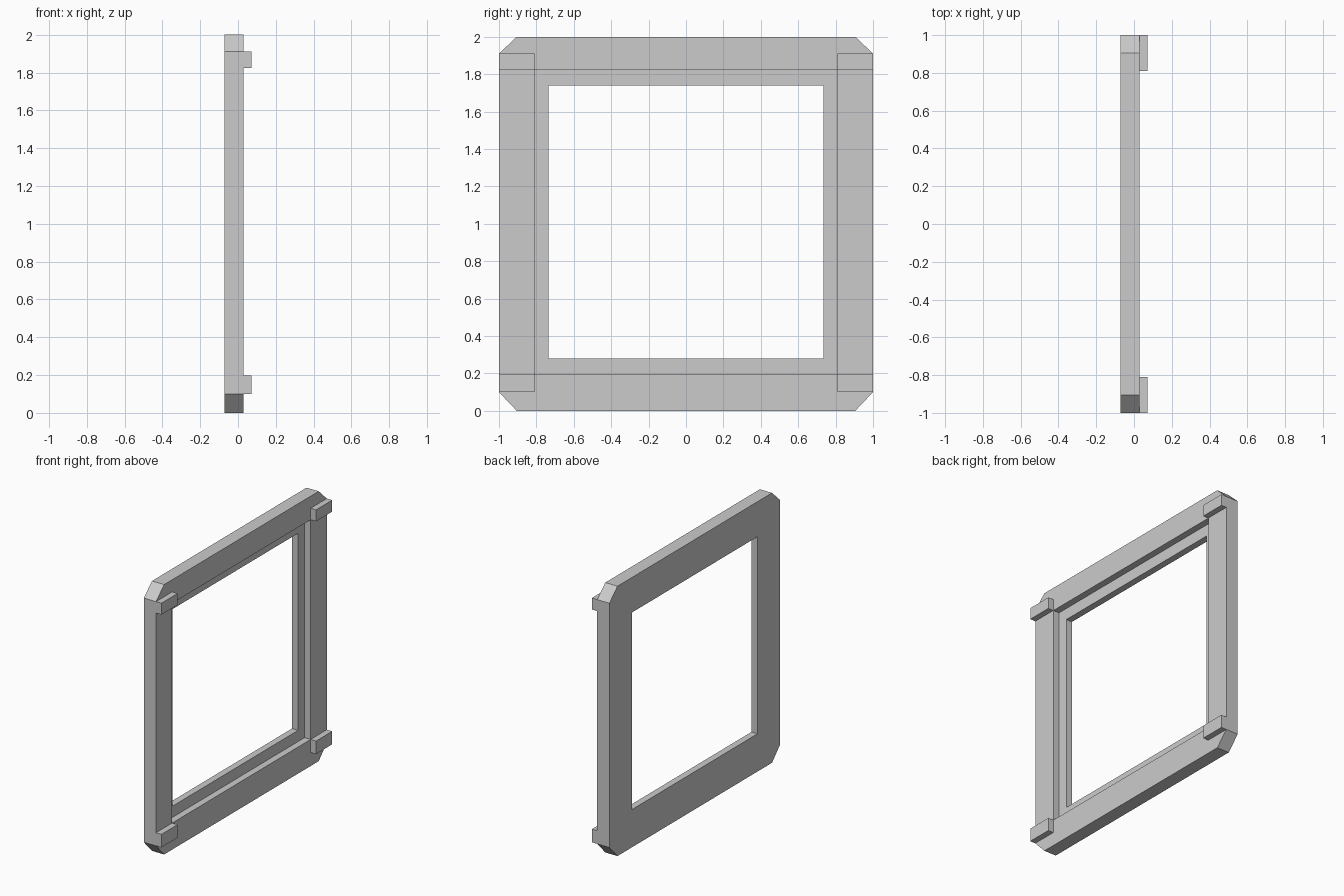
import bpy, bmesh

if "Cube" in bpy.data.objects:
    bpy.data.objects.remove(bpy.data.objects["Cube"])

BACK, LEDGE, FRONT, CLIP = -0.072, -0.022, 0.028, 0.072


def finish(name, bm):
    bmesh.ops.recalc_face_normals(bm, faces=bm.faces)
    mesh = bpy.data.meshes.new(name)
    bm.to_mesh(mesh)
    bm.free()
    obj = bpy.data.objects.new(name, mesh)
    bpy.context.collection.objects.link(obj)
    return obj


def rect(y, z0, z1):
    return [(-y, z0), (y, z0), (y, z1), (-y, z1)]


# Outlines in the y-z plane, counter-clockwise from the lower left corner
outer = [(-1, 0.1), (-0.905, 0), (0.905, 0), (1, 0.1),
         (1, 1.91), (0.905, 2), (-0.905, 2), (-1, 1.91)]
opening = rect(0.735, 0.28, 1.74)
rebate = rect(0.811, 0.197, 1.825)

# Frame with chamfered corners and a stepped inner rebate
bm = bmesh.new()


def ring(points, x):
    return [bm.verts.new((x, y, z)) for y, z in points]


def bridge(a, b):
    n = len(a)
    for i in range(n):
        j = (i + 1) % n
        bm.faces.new((a[i], a[j], b[j], b[i]))


def flat_face(oct_ring, hole):
    for i in range(4):
        j = (i + 1) % 4
        bm.faces.new((oct_ring[2 * i], oct_ring[2 * i + 1], hole[i]))
        bm.faces.new((oct_ring[2 * i + 1], oct_ring[2 * j], hole[j], hole[i]))


outer_back, outer_front = ring(outer, BACK), ring(outer, FRONT)
open_back, open_ledge = ring(opening, BACK), ring(opening, LEDGE)
reb_ledge, reb_front = ring(rebate, LEDGE), ring(rebate, FRONT)
bridge(outer_back, outer_front)
bridge(open_back, open_ledge)
bridge(open_ledge, reb_ledge)
bridge(reb_ledge, reb_front)
flat_face(outer_back, open_back)
flat_face(outer_front, reb_front)
finish("frame", bm)

# Four corner clips standing proud of the frame
for level, z0, z1 in (("lower", 0.1, 0.197), ("upper", 1.825, 1.91)):
    for side, s in (("left", -1), ("right", 1)):
        bm = bmesh.new()
        bmesh.ops.create_cube(bm, size=1)
        bmesh.ops.scale(bm, vec=(CLIP - FRONT, 0.189, z1 - z0), verts=bm.verts)
        bmesh.ops.translate(bm, vec=((CLIP + FRONT) / 2, s * 0.9055, (z0 + z1) / 2),
                            verts=bm.verts)
        finish(f"{level}_{side}_clip", bm)
